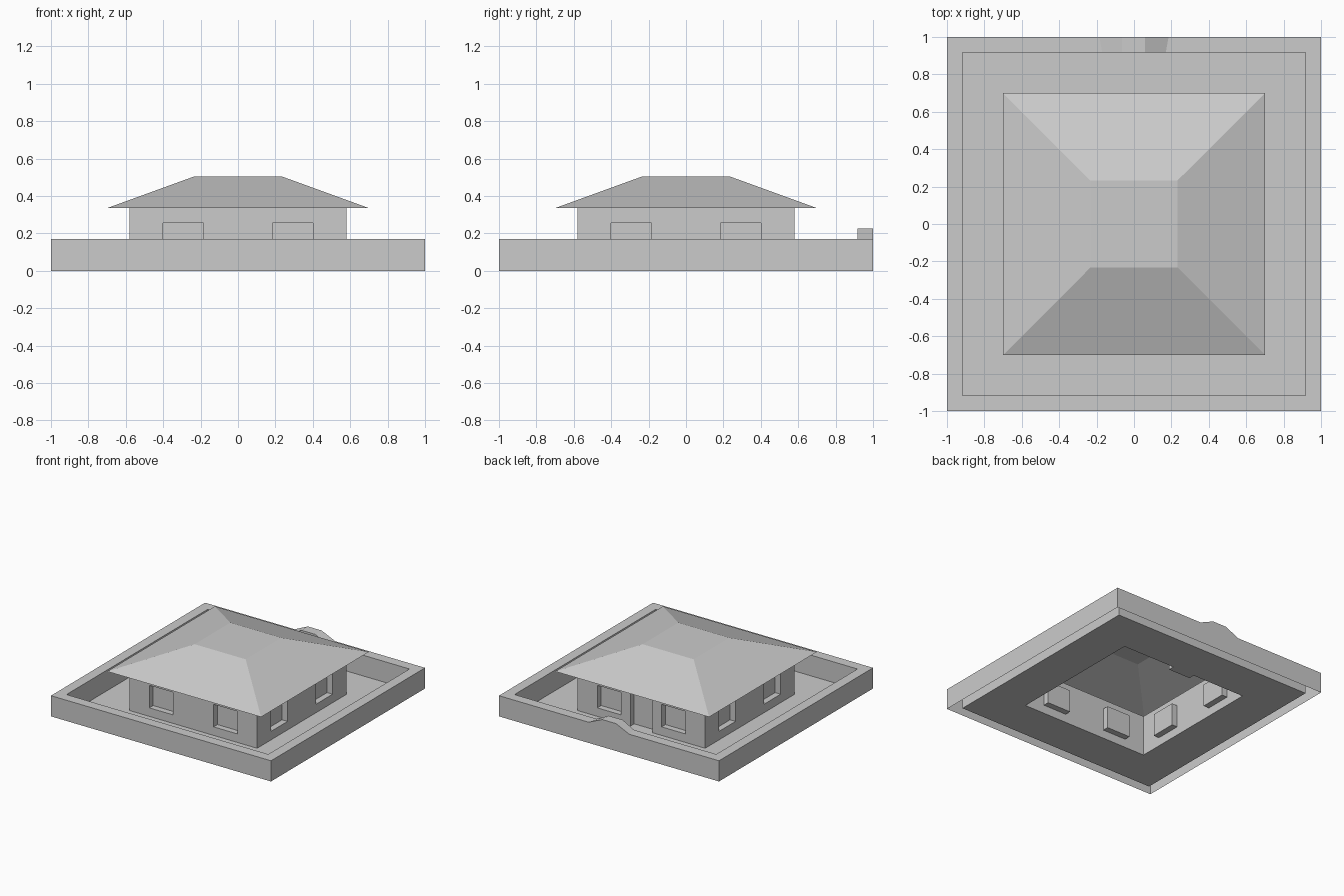
import bpy
import bmesh
from math import radians
from mathutils import Matrix, Vector

if "Cube" in bpy.data.objects:
    bpy.data.objects.remove(bpy.data.objects["Cube"])

GREY = (0.6, 0.6, 0.6, 1)
plaster = bpy.data.materials.new("plain_grey")
plaster.use_nodes = True
plaster.diffuse_color = GREY
plaster.node_tree.nodes["Principled BSDF"].inputs["Base Color"].default_value = GREY

HOUSE = 0.58      # half width of the house
EAVE = 0.335      # height of the wall top
YARD = 0.917      # half width inside the perimeter wall
WALL_TOP = 0.17
RECESS = 0.05


def finish(name, bm):
    bmesh.ops.remove_doubles(bm, verts=bm.verts, dist=0.0005)
    mesh = bpy.data.meshes.new(name)
    bm.to_mesh(mesh)
    bm.free()
    mesh.materials.append(plaster)
    obj = bpy.data.objects.new(name, mesh)
    bpy.context.collection.objects.link(obj)
    return obj


def face(bm, points):
    bm.faces.new([bm.verts.new(p) for p in points])


def square_loft(name, rings, cap=False):
    """Join square rings, each given as (half width, height)."""
    bm = bmesh.new()
    loops = [[bm.verts.new((sx * r, sy * r, z))
              for sx, sy in ((-1, -1), (1, -1), (1, 1), (-1, 1))]
             for r, z in rings]
    for a, b in zip(loops, loops[1:]):
        for i in range(4):
            j = (i + 1) % 4
            bm.faces.new((a[i], a[j], b[j], b[i]))
    if cap:
        bm.faces.new(loops[-1])
    return finish(name, bm)


def recessed_wall(bm, openings, turn):
    """One house side as a grid whose opening cells are pushed inward."""
    us = sorted({-HOUSE, HOUSE} | {u for o in openings for u in o[:2]})
    zs = sorted({0, EAVE} | {z for o in openings for z in o[2:]})

    def depth(i, k):
        if not (0 <= i < len(us) - 1 and 0 <= k < len(zs) - 1):
            return 0
        u, z = (us[i] + us[i + 1]) / 2, (zs[k] + zs[k + 1]) / 2
        inside = any(a < u < b and c < z < d for a, b, c, d in openings)
        return RECESS if inside else 0

    def quad(*points):
        face(bm, [turn @ Vector((u, d - HOUSE, z)) for u, d, z in points])

    for i in range(len(us) - 1):
        for k in range(len(zs) - 1):
            u0, u1, z0, z1 = us[i], us[i + 1], zs[k], zs[k + 1]
            d = depth(i, k)
            quad((u0, d, z0), (u1, d, z0), (u1, d, z1), (u0, d, z1))
            # Reveals beside and below the cell
            side, below = depth(i - 1, k), depth(i, k - 1)
            if side != d:
                quad((u0, side, z0), (u0, d, z0), (u0, d, z1), (u0, side, z1))
            if below != d:
                quad((u0, below, z0), (u1, below, z0), (u1, d, z0), (u0, d, z0))


# Perimeter wall, open underneath, and the yard around the house
square_loft("perimeter_wall", [(1, 0), (1, WALL_TOP), (YARD, WALL_TOP), (YARD, 0)])
square_loft("yard", [(YARD, 0), (HOUSE, 0)])

# House walls: two windows on each side, a door at the back
windows = [(-0.4, -0.185, 0.07, 0.255), (0.185, 0.4, 0.07, 0.255)]
door = (-0.1, 0.1, 0, 0.315)
house = bmesh.new()
for side in range(4):
    openings = windows + ([door] if side == 2 else [])
    recessed_wall(house, openings, Matrix.Rotation(radians(90 * side), 3, "Z"))
finish("house_walls", house)

# Hipped roof with flat top and soffit
square_loft("roof", [(HOUSE, EAVE), (0.7, EAVE), (0.232, 0.505)], cap=True)

# Raised crest on the back wall
crest = bmesh.new()
inner, outer = [
    [Vector((x, y, z)) for x, z in
     ((-foot, WALL_TOP), (-0.065, 0.225), (0.06, 0.225), (foot, WALL_TOP))]
    for y, foot in ((YARD, 0.17), (1, 0.185))]
face(crest, inner[::-1])
face(crest, outer)
for i in range(3):
    face(crest, (inner[i], inner[i + 1], outer[i + 1], outer[i]))
finish("wall_crest", crest)
